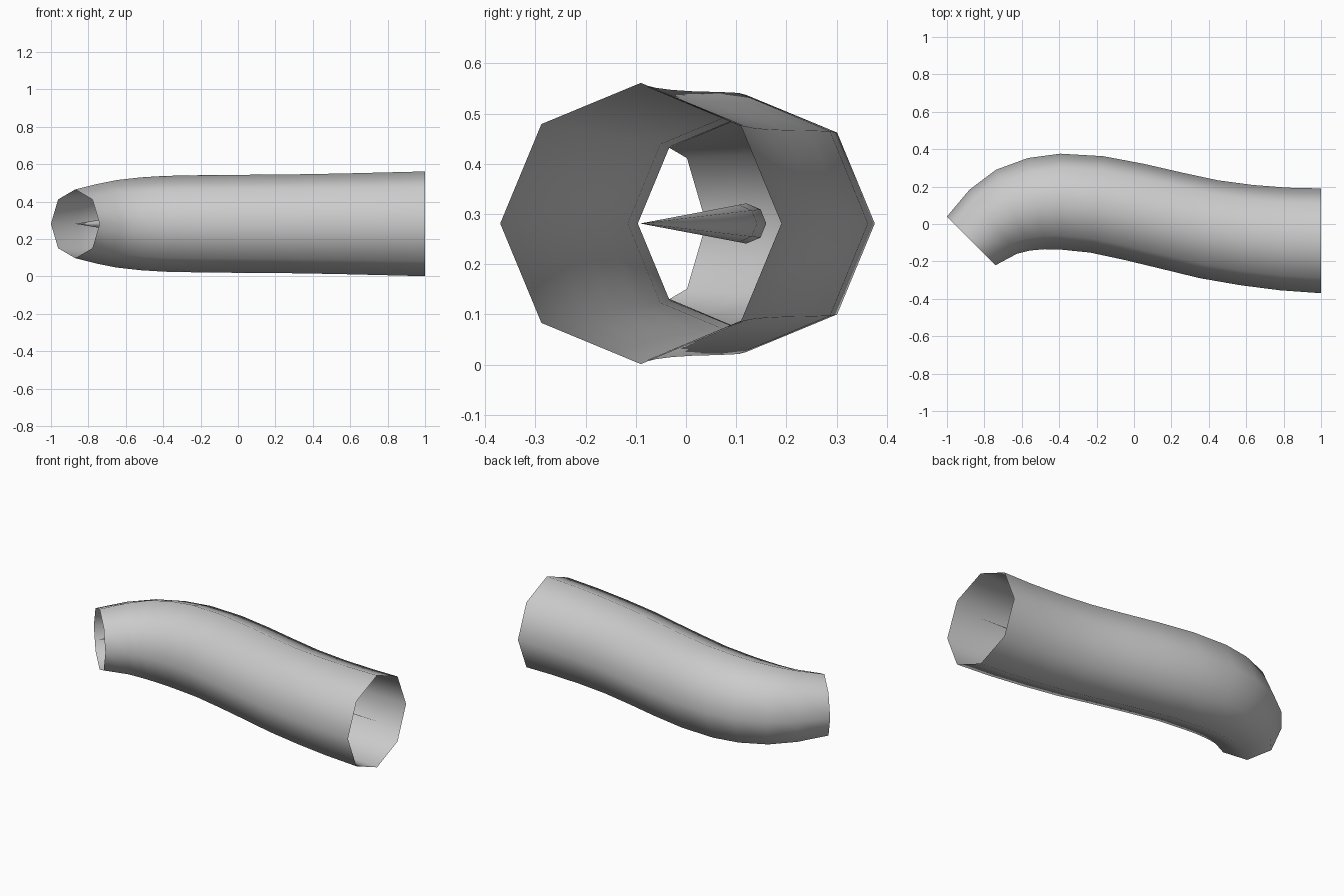
import bpy, bmesh, math
from mathutils import Vector

if "Cube" in bpy.data.objects:
    bpy.data.objects.remove(bpy.data.objects["Cube"])

SIDES = 8
MID_Z = 0.281

# Centreline stations: x, y, outer radius
STATIONS = [(-0.87, -0.09, 0.184), (-0.753, 0.012, 0.213), (-0.648, 0.074, 0.234),
            (-0.522, 0.109, 0.248), (-0.397, 0.12, 0.256), (-0.2, 0.105, 0.26),
            (0.0, 0.065, 0.262), (0.2, 0.018, 0.263), (0.4, -0.028, 0.266),
            (0.6, -0.059, 0.270), (0.8, -0.08, 0.275), (1.0, -0.09, 0.280)]

grey = bpy.data.materials.new("plain grey")
grey.diffuse_color = (0.6, 0.6, 0.6, 1)
grey.use_nodes = True
grey.node_tree.nodes["Principled BSDF"].inputs["Base Color"].default_value = grey.diffuse_color


def wall(x, y, r):
    """Wall thickness swells in the bend and fades to nothing at both ends."""
    return 0.04 * max(y + 0.09, 0) / 0.21


def tangent(i):
    if i == 0:
        return Vector((1, 1, 0)).normalized()
    if i == len(STATIONS) - 1:
        return Vector((1, 0, 0))
    a, b = STATIONS[i - 1], STATIONS[i + 1]
    return Vector((b[0] - a[0], b[1] - a[1], 0)).normalized()


def sweep(name, radius, inward=False):
    """Octagonal tube along the centreline with a radius rule."""
    bm = bmesh.new()
    rings = []
    for i, s in enumerate(STATIONS):
        t = tangent(i)
        side = Vector((-t.y, t.x, 0))
        centre = Vector((s[0], s[1], MID_Z))
        r = max(radius(*s), 0.0002)
        ring = []
        for k in range(SIDES):
            a = 2 * math.pi * k / SIDES
            ring.append(bm.verts.new(centre + side * r * math.cos(a)
                                     + Vector((0, 0, r * math.sin(a)))))
        rings.append(ring)
    for p, q in zip(rings, rings[1:]):
        for k in range(SIDES):
            n = (k + 1) % SIDES
            f = bm.faces.new((p[k], p[n], q[n], q[k]))
            f.smooth = True
            if inward:
                f.normal_flip()
    mesh = bpy.data.meshes.new(name)
    bm.to_mesh(mesh)
    bm.free()
    mesh.materials.append(grey)
    obj = bpy.data.objects.new(name, mesh)
    bpy.context.collection.objects.link(obj)
    return obj


# Outer skin, inner lining and thin spindle along the axis
sweep("outer_tube", lambda x, y, r: r)
sweep("inner_lining", lambda x, y, r: r - wall(x, y, r), inward=True)
sweep("core_spindle", wall)
